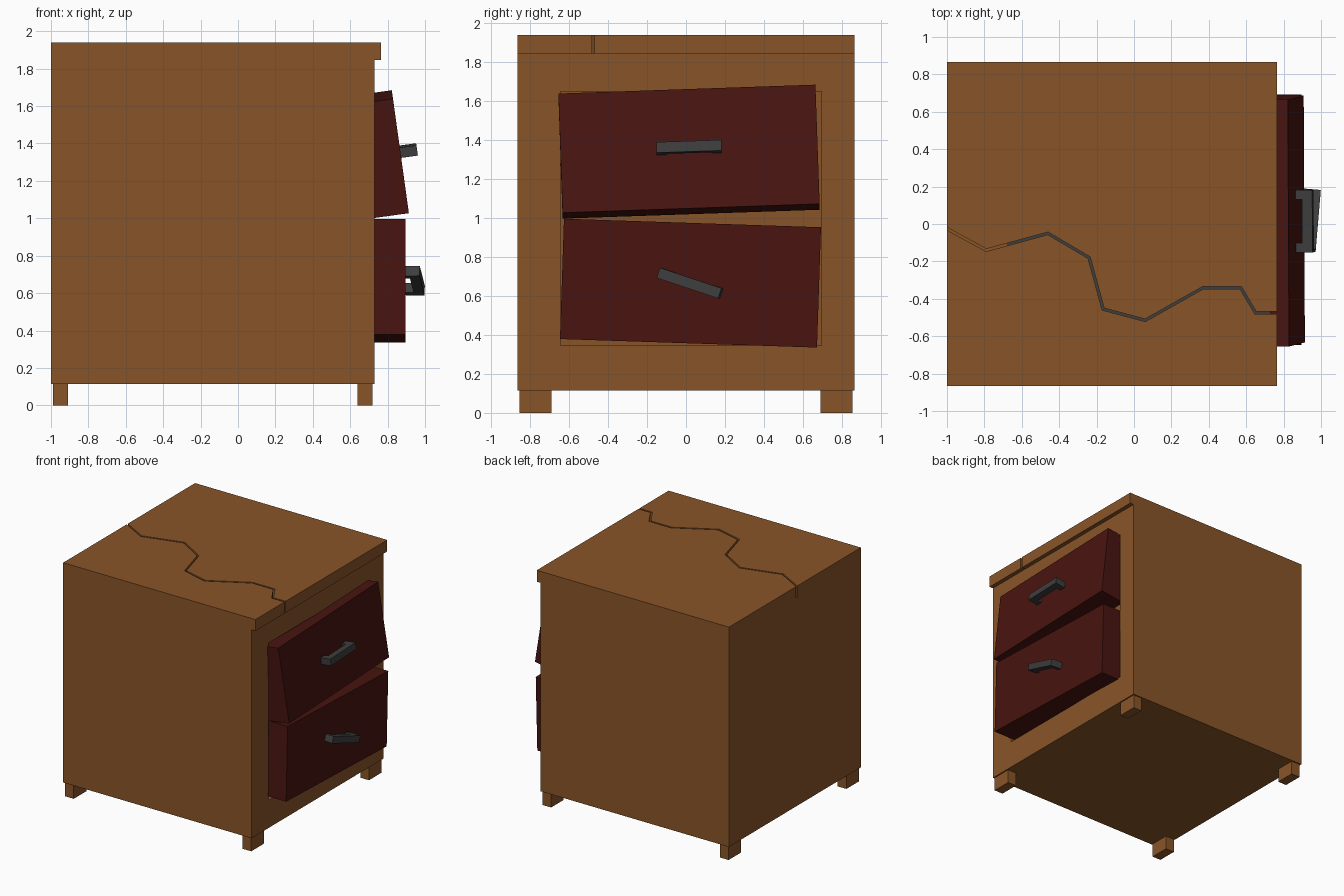
import bpy, bmesh
from math import radians
from mathutils import Vector, Matrix, Euler

if "Cube" in bpy.data.objects:
    bpy.data.objects.remove(bpy.data.objects["Cube"])


def material(name, rgb):
    m = bpy.data.materials.new(name)
    m.diffuse_color = (*rgb, 1)
    m.use_nodes = True
    m.node_tree.nodes["Principled BSDF"].inputs["Base Color"].default_value = m.diffuse_color
    return m


WOOD = material("wood", (0.25, 0.09, 0.022))
RED = material("dark_red", (0.065, 0.007, 0.005))
METAL = material("dark_metal", (0.048, 0.048, 0.048))


def prism(name, outline, direction, mat=None, matrix=Matrix()):
    """Extrude a closed outline of 3D points along a direction."""
    bm = bmesh.new()
    face = bm.faces.new([bm.verts.new(p) for p in outline])
    res = bmesh.ops.extrude_face_region(bm, geom=[face])
    verts = [g for g in res["geom"] if isinstance(g, bmesh.types.BMVert)]
    bmesh.ops.translate(bm, verts=verts, vec=direction)
    bmesh.ops.recalc_face_normals(bm, faces=bm.faces)
    me = bpy.data.meshes.new(name)
    bm.to_mesh(me)
    bm.free()
    ob = bpy.data.objects.new(name, me)
    bpy.context.collection.objects.link(ob)
    ob.matrix_world = matrix
    if mat:
        me.materials.append(mat)
    return ob


def box(name, x, y, z, mat=None, matrix=Matrix()):
    pts = [(x[0], y[0], z[0]), (x[1], y[0], z[0]), (x[1], y[1], z[0]), (x[0], y[1], z[0])]
    return prism(name, pts, (0, 0, z[1] - z[0]), mat, matrix)


def ribbon(path, width, z):
    """Mitred outline of constant width around a 2D path."""
    pts = [Vector(p) for p in path]
    left, right = [], []
    for i, p in enumerate(pts):
        a = (p - pts[i - 1]).normalized() if i else (pts[1] - p).normalized()
        b = (pts[i + 1] - p).normalized() if i < len(pts) - 1 else a
        t = (a + b).normalized()
        off = Vector((-t.y, t.x)) * (width / 2 / t.dot(a))
        left.append((*(p + off), z))
        right.append((*(p - off), z))
    return left + right[::-1]


def cut(ob, cutter):
    mod = ob.modifiers.new("cut", 'BOOLEAN')
    mod.operation = 'DIFFERENCE'
    mod.solver = 'EXACT'
    mod.object = cutter
    cutter.hide_render = True
    bpy.context.view_layer.objects.active = ob
    bpy.ops.object.modifier_apply(modifier=mod.name)
    bpy.data.objects.remove(cutter)


# Cabinet body with overhanging top, as one extruded side profile
W = 0.865
profile = [(-1, 0.115), (0.73, 0.115), (0.73, 1.845), (0.765, 1.845), (0.765, 1.94), (-1, 1.94)]
body = prism("cabinet_body", [(x, -W, z) for x, z in profile], (0, 2 * W, 0), WOOD)

# Drawer opening
cut(body, box("opening_cutter", (0.63, 0.9), (-0.645, 0.695), (0.345, 1.65)))

# Crack across the top, with its dark floor
crack = [(-0.79, -0.14), (-0.46, -0.05), (-0.24, -0.18), (-0.165, -0.455), (0.06, -0.515),
         (0.37, -0.34), (0.57, -0.34), (0.65, -0.475)]
cut(body, prism("crack_cutter", ribbon([(-1.1, 0.03)] + crack + [(0.85, -0.475)], 0.013, 1.844),
                (0, 0, 0.2), WOOD))
prism("crack_floor", ribbon([(-0.68, -0.11)] + crack[1:] + [(0.729, -0.475)], 0.014, 1.835),
      (0, 0, 0.012), METAL)

# Feet
for side, x in (("back", -0.99), ("front", 0.64)):
    for hand, s in (("left", -1), ("right", 1)):
        y = sorted((s * 0.69, s * 0.855))
        box(f"{side}_{hand}_foot", (x, x + 0.08), y, (0, 0.116), WOOD)

# Crooked drawers with U-shaped handles, placed by the centre of their front face
handle = [(-0.01, -0.167), (0.09, -0.167), (0.09, 0.167), (-0.01, 0.167),
          (-0.01, 0.117), (0.035, 0.117), (0.035, -0.117), (-0.01, -0.117)]
drawers = (
    ("upper", (0.868, 0.0155, 1.356), (2, -7.9, 0), (0, 0, 0)),
    ("lower", (0.895, 0.023, 0.666), (-1.9, 0, 0), (-16.5, 0, -4.8)),
)
for name, centre, turn, handle_turn in drawers:
    place = Matrix.Translation(centre) @ Euler([radians(a) for a in turn]).to_matrix().to_4x4()
    box(f"{name}_drawer", (-0.22, 0), (-0.66, 0.66), (-0.309, 0.309), RED, place)
    twist = Euler([radians(a) for a in handle_turn]).to_matrix().to_4x4()
    prism(f"{name}_handle", [(x, y, -0.0275) for x, y in handle], (0, 0, 0.055), METAL,
          place @ twist)
